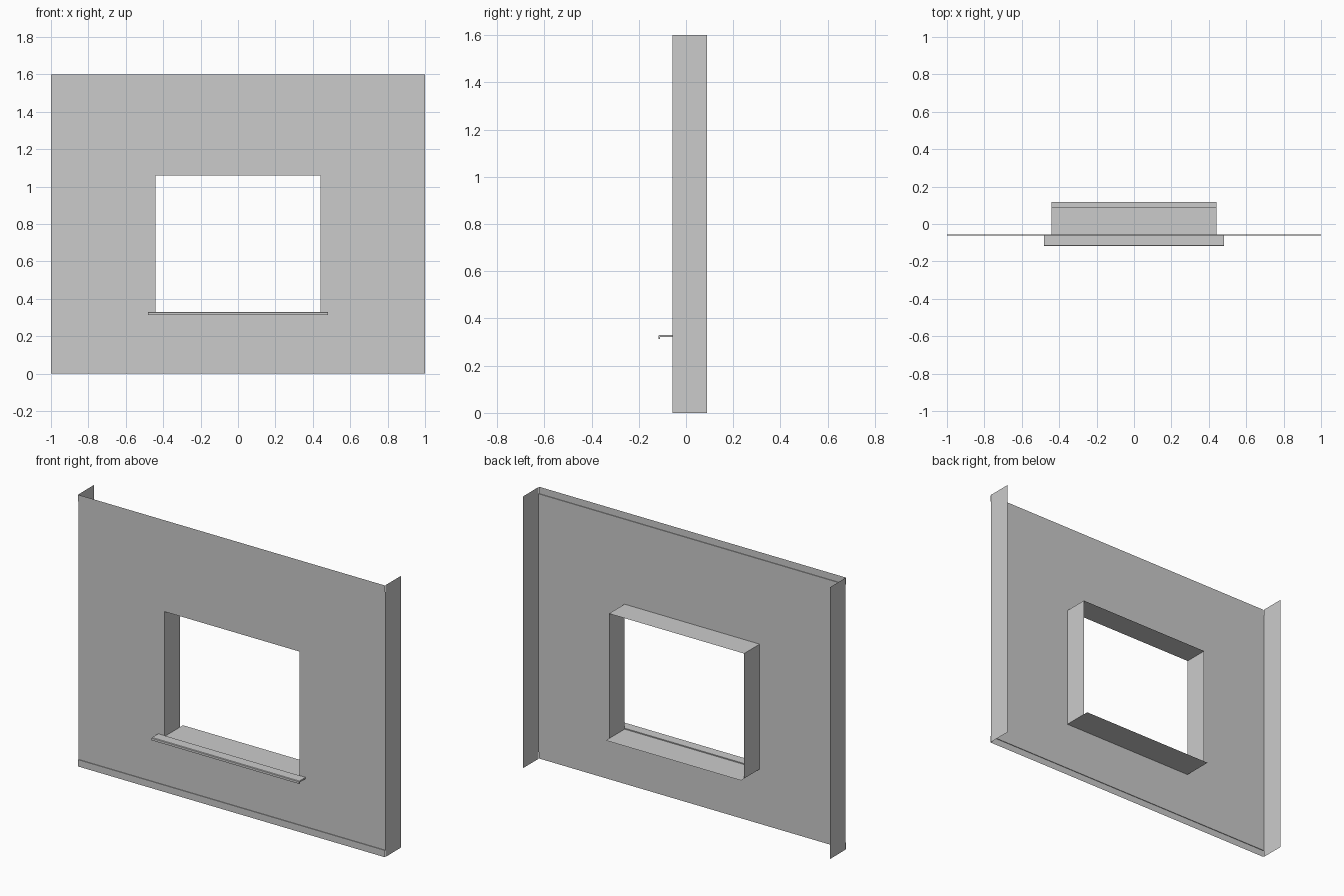
import bpy, bmesh

if "Cube" in bpy.data.objects:
    bpy.data.objects.remove(bpy.data.objects["Cube"])

FRONT, BACK, HEM = -0.057, 0.088, -0.061
W, Z0, Z1 = 0.44, 0.33, 1.06          # window opening


def make(name, bm):
    bmesh.ops.remove_doubles(bm, verts=bm.verts[:], dist=0.0001)
    me = bpy.data.meshes.new(name)
    bm.to_mesh(me)
    bm.free()
    ob = bpy.data.objects.new(name, me)
    bpy.context.collection.objects.link(ob)
    return ob


def sweep(name, profile, half, closed=False):
    """Run a (y, z) profile along x from -half to half."""
    bm = bmesh.new()
    a = [bm.verts.new((-half, y, z)) for y, z in profile]
    b = [bm.verts.new((half, y, z)) for y, z in profile]
    n = len(profile)
    for i in range(n if closed else n - 1):
        j = (i + 1) % n
        bm.faces.new((a[i], b[i], b[j], a[j]))
    if closed:
        bm.faces.new(a)
        bm.faces.new(b[::-1])
        bmesh.ops.recalc_face_normals(bm, faces=bm.faces[:])
    return make(name, bm)


# Front sheet with a window opening
bm = bmesh.new()
xs, zs = (-1, -W, W, 1), (0.04, Z0, Z1, 1.56)
for i in range(3):
    for k in range(3):
        if (i, k) != (1, 1):
            corners = ((i, k), (i + 1, k), (i + 1, k + 1), (i, k + 1))
            bm.faces.new([bm.verts.new((xs[p], FRONT, zs[q])) for p, q in corners])
make("front_sheet", bm)

# Slightly raised hems along the bottom and top edges
sweep("bottom_hem", [(HEM, 0), (HEM, 0.04), (FRONT, 0.04)], 1)
sweep("top_hem", [(FRONT, 1.56), (HEM, 1.56), (HEM, 1.6)], 1)

# Side flanges and window jambs, folded back from the sheet
for side, s in (("left", -1), ("right", 1)):
    for part, x, lo, hi, y0 in (("flange", s, 0, 1.6, FRONT),
                                ("jamb", s * W, 0.324, Z1, FRONT)):
        bm = bmesh.new()
        ring = [(x, y0, lo), (x, BACK, lo), (x, BACK, hi), (x, y0, hi)]
        bm.faces.new([bm.verts.new(c) for c in (ring if s > 0 else ring[::-1])])
        make(f"{side}_{part}", bm)

# Window head
sweep("window_head", [(FRONT, Z1), (BACK, Z1)], W)

# Inner sill with a lip running past the back of the jambs
sweep("inner_sill", [(FRONT, 0.324), (BACK, 0.324), (0.117, 0.324)], W)

# Projecting outer sill with a turned-down drip edge
sweep("outer_sill", [(FRONT, 0.33), (-0.114, 0.33), (-0.117, 0.327), (-0.117, 0.314),
                     (-0.111, 0.314), (-0.111, 0.321), (FRONT, 0.321)], 0.48, True)
